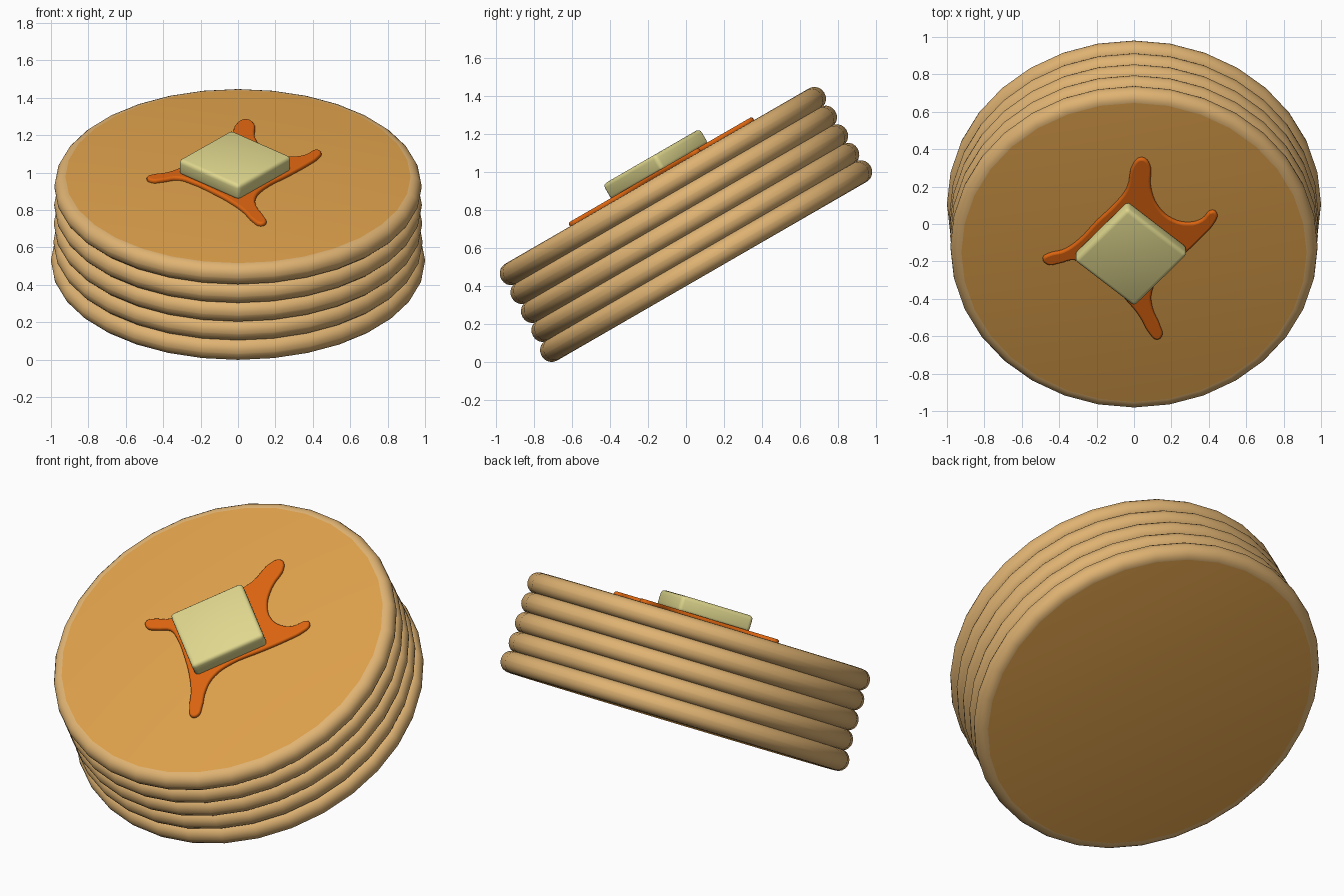
import bpy
import bmesh
from math import radians
from mathutils import Matrix

if "Cube" in bpy.data.objects:
    bpy.data.objects.remove(bpy.data.objects["Cube"], do_unlink=True)

TILT = Matrix.Rotation(radians(30), 4, "X")   # whole stack leans toward the front
CENTRE = 0.357                                # stack axis, measured up the slope
BASE, STEP, HALF = 0.406, 0.114, 0.061        # first layer height, spacing, half thickness
SURFACE = BASE + 4 * STEP + HALF              # top of the stack


def material(name, colour):
    mat = bpy.data.materials.new(name)
    mat.use_nodes = True
    mat.diffuse_color = (*colour, 1)
    mat.node_tree.nodes["Principled BSDF"].inputs["Base Color"].default_value = (*colour, 1)
    return mat


rim_tan = material("rim tan", (0.74, 0.45, 0.17))
griddle_brown = material("griddle brown", (0.72, 0.35, 0.07))
syrup_orange = material("syrup orange", (0.72, 0.13, 0.005))
butter_yellow = material("butter yellow", (0.74, 0.68, 0.27))


def place(obj, x, slope, height, turn=0):
    """Put an object on the tilted stack, relative to the stack axis."""
    obj.matrix_world = (TILT @ Matrix.Translation((x, CENTRE + slope, height))
                        @ Matrix.Rotation(radians(turn), 4, "Z"))


def smooth(obj, angle=40):
    bpy.ops.object.select_all(action="DESELECT")
    obj.select_set(True)
    bpy.context.view_layer.objects.active = obj
    bpy.ops.object.shade_smooth_by_angle(angle=radians(angle))


def mesh_object(name, bm, mats):
    mesh = bpy.data.meshes.new(name)
    bm.to_mesh(mesh)
    bm.free()
    obj = bpy.data.objects.new(name, mesh)
    bpy.context.collection.objects.link(obj)
    for mat in mats:
        mesh.materials.append(mat)
    return obj


# Pancakes: discs with a fully rounded rim and browned flat faces
def pancake(name, radius, height):
    bm = bmesh.new()
    bmesh.ops.create_cone(bm, cap_ends=True, segments=32, radius1=radius,
                          radius2=radius, depth=2 * HALF)
    cap_edges = [e for e in bm.edges if abs(e.verts[0].co.z - e.verts[1].co.z) < 0.001]
    bmesh.ops.bevel(bm, geom=cap_edges, offset=HALF - 0.002, segments=5,
                    profile=0.5, affect="EDGES")
    bm.normal_update()
    for face in bm.faces:
        face.material_index = 1 if abs(face.normal.z) > 0.99 else 0
    obj = mesh_object(name, bm, [rim_tan, griddle_brown])
    place(obj, 0, 0, height)
    smooth(obj)


for i, radius in enumerate((1.0, 0.987, 0.985, 0.983, 0.982)):
    pancake(f"pancake_{i + 1}", radius, BASE + i * STEP)

# Syrup: a thin rounded puddle with four runs, drawn as a closed curve
outline = [
    (0.0, 0.56), (0.04, 0.59), (0.08, 0.56), (0.09, 0.41), (0.13, 0.29),
    (0.21, 0.21), (0.3, 0.19), (0.36, 0.21), (0.42, 0.265), (0.445, 0.24),
    (0.43, 0.19), (0.37, 0.11), (0.28, 0.01), (0.14, -0.14), (0.095, -0.24),
    (0.1, -0.34), (0.14, -0.45), (0.15, -0.51), (0.12, -0.53), (0.08, -0.49),
    (0.03, -0.39), (-0.04, -0.29), (-0.14, -0.18), (-0.25, -0.08), (-0.32, -0.04),
    (-0.4, -0.06), (-0.46, -0.068), (-0.488, -0.03), (-0.45, 0.0), (-0.38, 0.02),
    (-0.3, 0.08), (-0.2, 0.2), (-0.1, 0.31), (-0.04, 0.4),
]
curve = bpy.data.curves.new("syrup", "CURVE")
curve.dimensions = "2D"
curve.fill_mode = "BOTH"
curve.resolution_u = 4
curve.extrude = 0.003
curve.bevel_depth = 0.012
curve.bevel_resolution = 2
curve.offset = -0.012
spline = curve.splines.new("BEZIER")
spline.use_cyclic_u = True
spline.bezier_points.add(len(outline) - 1)
for point, (x, y) in zip(spline.bezier_points, outline):
    point.co = (x, y, 0)
    point.handle_left_type = point.handle_right_type = "AUTO"
curve.materials.append(syrup_orange)
syrup = bpy.data.objects.new("syrup", curve)
bpy.context.collection.objects.link(syrup)
place(syrup, 0, 0, SURFACE + 0.006)
bpy.ops.object.select_all(action="DESELECT")
syrup.select_set(True)
bpy.context.view_layer.objects.active = syrup
bpy.ops.object.convert(target="MESH")
smooth(bpy.context.view_layer.objects.active, 50)

# Butter: a softened square pat sitting on the syrup
bm = bmesh.new()
bmesh.ops.create_cube(bm, size=1)
bmesh.ops.scale(bm, vec=(0.43, 0.43, 0.094), verts=bm.verts)
bmesh.ops.bevel(bm, geom=bm.edges[:], offset=0.022, segments=3, profile=0.5,
                affect="EDGES")
butter = mesh_object("butter_pat", bm, [butter_yellow])
place(butter, -0.017, 0.025, SURFACE + 0.057, 48.5)
smooth(butter)
